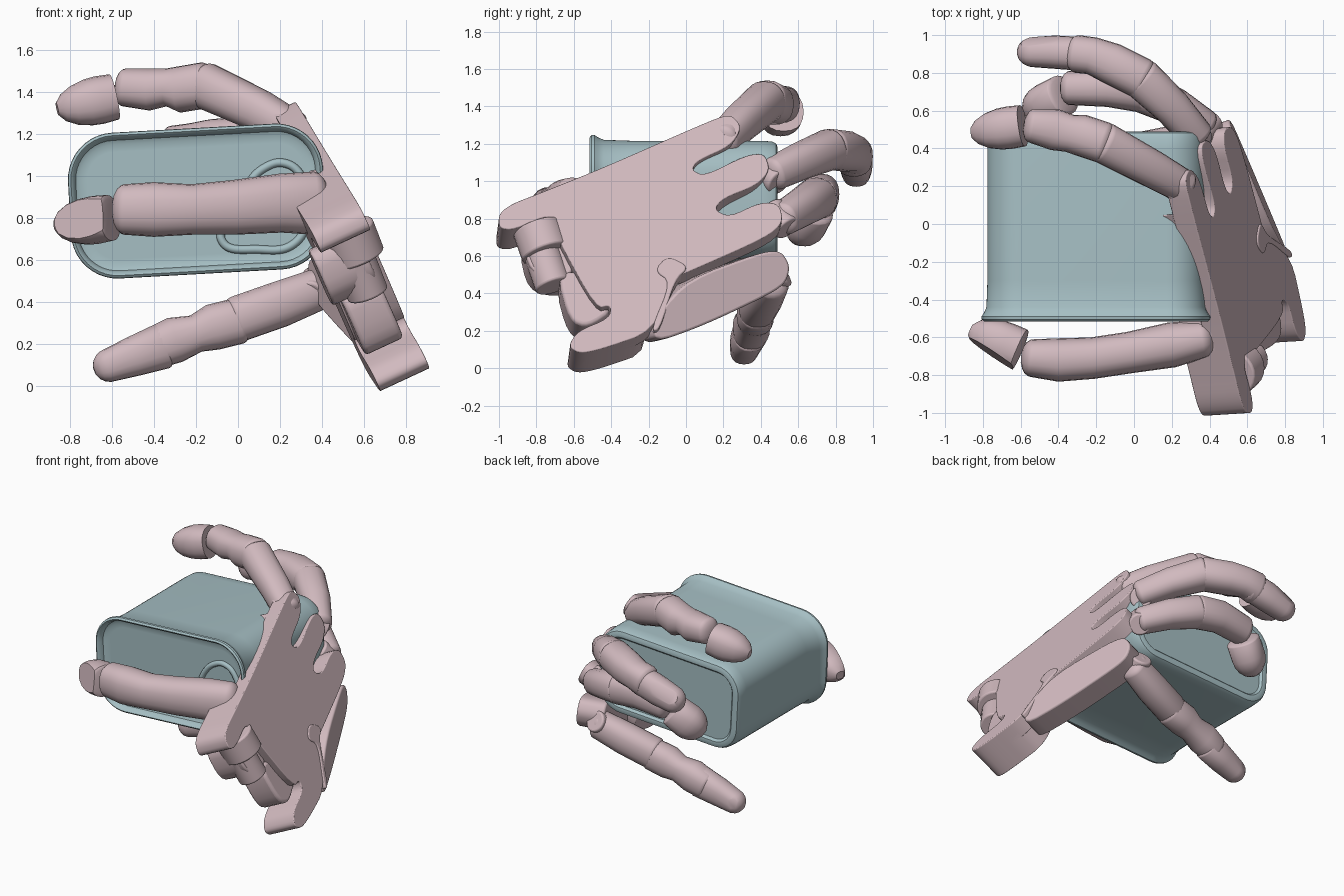
import bpy, bmesh, math
from mathutils import Vector, Matrix

cube = bpy.data.objects.get("Cube")
if cube:
    bpy.data.objects.remove(cube, do_unlink=True)


def material(name, rgb):
    m = bpy.data.materials.new(name)
    m.use_nodes = True
    m.diffuse_color = (*rgb, 1)
    m.node_tree.nodes["Principled BSDF"].inputs["Base Color"].default_value = (*rgb, 1)
    return m


PINK = material("dusty pink", (0.64, 0.49, 0.52))
TEAL = material("pale teal", (0.38, 0.52, 0.55))


def finish(name, bm, mat, bevel=0, angle=35):
    bmesh.ops.recalc_face_normals(bm, faces=bm.faces)
    mesh = bpy.data.meshes.new(name)
    bm.to_mesh(mesh)
    bm.free()
    obj = bpy.data.objects.new(name, mesh)
    bpy.context.collection.objects.link(obj)
    mesh.materials.append(mat)
    if bevel:
        mod = obj.modifiers.new("rounded edges", "BEVEL")
        mod.width, mod.segments, mod.limit_method = bevel, 3, "ANGLE"
    bpy.ops.object.select_all(action="DESELECT")
    obj.select_set(True)
    bpy.context.view_layer.objects.active = obj
    bpy.ops.object.shade_smooth_by_angle(angle=math.radians(angle))


def skin_rings(bm, rings):
    loops = [[bm.verts.new(p) for p in ring] for ring in rings]
    for a, b in zip(loops, loops[1:]):
        for i in range(len(a)):
            j = (i + 1) % len(a)
            bm.faces.new((a[i], a[j], b[j], b[i]))
    bm.faces.new(loops[0])
    bm.faces.new(loops[-1])


def limb(name, path, ends=(0.5, 0.5), cut=None, sides=20):
    """Loft a boxy oval along (x, y, z, half width, half height) stations."""
    pts = [Vector(p[:3]) for p in path]
    rad = [p[3:] for p in path]
    dirs = []
    for i in range(len(pts)):
        dirs.append((pts[min(i + 1, len(pts) - 1)] - pts[max(i - 1, 0)]).normalized())
    stations = list(zip(pts, dirs, rad, [1] * len(pts)))

    def cap(k, sign, roundness):
        out = []
        for deg in (75, 55, 35, 15):
            a = math.radians(deg)
            shift = dirs[k] * sign * roundness * max(rad[k]) * math.cos(a)
            out.append((pts[k] + shift, dirs[k], rad[k], math.sin(a)))
        return out

    if ends[0]:
        stations = cap(0, -1, ends[0])[::-1] + stations
    if ends[1]:
        stations += cap(-1, 1, ends[1])
    rings = []
    for p, d, (w, h), s in stations:
        side = d.cross(Vector((0, 0, 1))).normalized()
        up = side.cross(d)
        ring = []
        for i in range(sides):
            a = math.tau * i / sides
            c, q = math.cos(a), math.sin(a)
            ring.append(p + side * w * s * math.copysign(abs(c) ** 0.85, c)
                        + up * h * s * math.copysign(abs(q) ** 0.85, q))
        rings.append(ring)
    bm = bmesh.new()
    skin_rings(bm, rings)
    if cut:
        geom = bm.verts[:] + bm.edges[:] + bm.faces[:]
        res = bmesh.ops.bisect_plane(bm, geom=geom, plane_co=cut[0], plane_no=cut[1], clear_outer=True)
        edges = [e for e in res["geom_cut"] if isinstance(e, bmesh.types.BMEdge)]
        bmesh.ops.holes_fill(bm, edges=edges)
    finish(name, bm, PINK)


def round_corners(outline, ratio=0.22):
    pts = [Vector(p) for p in outline]
    for _ in range(2):
        pairs = zip(pts, pts[1:] + pts[:1])
        pts = [v for p, q in pairs for v in (p.lerp(q, ratio), q.lerp(p, ratio))]
    return pts


def slab(name, outline, plane, depth, sink=0, bevel=0.015):
    """Extrude a rounded (y, z) outline lying on x = c + a*y + b*z inward."""
    c, a, b = plane
    n = Vector((1, -a, -b)).normalized()
    front = [Vector((c + a * y + b * z, y, z)) - n * sink for y, z in round_corners(outline)]
    bm = bmesh.new()
    skin_rings(bm, [front, [p - n * depth for p in front]])
    finish(name, bm, PINK, bevel)


def hinge(name, at, axis, radius, length):
    bm = bmesh.new()
    rot = Vector(axis).to_track_quat("Z", "Y").to_matrix().to_4x4()
    bmesh.ops.create_cone(bm, cap_ends=True, segments=24, radius1=radius, radius2=radius,
                          depth=length, matrix=Matrix.Translation(at) @ rot)
    finish(name, bm, PINK, 0.012)


# Palm plate, thick heel and wrist blocks
PALM = (0.915, -0.062, -0.464)
wrist_edge = [(-.17, .2), (-.46, .1), (-.57, .08), (-.63, .12), (-.58, .2), (-.41, .27),
              (-.4, .34), (-.48, .32), (-.7, .72), (-.72, .83), (-.92, .74), (-1, .75),
              (-1, .83), (-.93, .88), (-.8, .93), (-.45, 1.07)]
finger_edge = [(.14, 1.33), (.24, 1.36), (.3, 1.29), (.24, 1.19), (.06, 1.11), (.03, 1.06),
               (.1, 1.03), (.32, 1.14), (.42, 1.15), (.45, 1.06), (.38, .98), (.2, .91),
               (.15, .85), (.23, .81), (.4, .89), (.5, .88), (.52, .78), (.43, .7),
               (.0, .51), (-.08, .48)]
slab("palm_plate", wrist_edge + finger_edge, PALM, 0.12)
slab("palm_heel", wrist_edge + [(-.28, .65)], PALM, 0.19, 0.07, 0.03)
slab("palm_spur", [(-.24, 1.14), (.02, 1.27), (.07, 1.3), (0, 1.16)], PALM, 0.25, 0.08, 0.01)
slab("wrist_block", [(-.88, .76), (-.7, .78), (-.58, .55), (-.68, .5), (-.83, .54)], PALM, 0.24, 0.06, 0.03)
slab("wrist_lower_block", [(-.69, .54), (-.5, .54), (-.37, .34), (-.52, .24), (-.62, .28)], PALM, 0.2, 0.05, 0.02)
hinge("wrist_drum", (0.54, -0.77, 0.68), (0.33, 0.3, -0.85), 0.135, 0.16)
hinge("wrist_collar", (0.57, -0.75, 0.56), (0.33, 0.3, -0.85), 0.1, 0.28)

# Folded outer section of the palm carrying the lowest finger
FOLD = (0.77, -0.38, -0.1)
slab("folded_palm", [(-.18, .13), (-.15, .3), (.02, .48), (.4, .62), (.51, .63), (.56, .55),
                     (.54, .46), (.46, .4), (.1, .23)], FOLD, 0.19, 0, 0.025)
slab("fold_hinge_cover", [(-.17, .52), (-.1, .6), (.02, .54), (-.06, .47), (-.14, .2), (-.19, .2),
                          (-.08, .46)], PALM, 0.1, -0.008, 0.01)

# Fingers: proximal and middle lengths, then a domed tip
limb("upper_finger_base", [(.26, .2, 1.22, .09, .09), (.1, .29, 1.31, .1, .1), (-.16, .43, 1.43, .11, .11)])
limb("upper_finger_middle", [(-.16, .43, 1.43, .11, .11), (-.28, .47, 1.41, .11, .11), (-.34, .48, 1.42, .1, .09),
                             (-.42, .5, 1.41, .11, .1), (-.54, .52, 1.42, .09, .09)])
limb("upper_finger_tip", [(-.59, .52, 1.375, .11, .11), (-.66, .51, 1.36, .113, .115)], (0, 1.85))

limb("second_finger_base", [(.33, .47, 1.04, .09, .09), (.2, .62, 1.11, .1, .1), (.04, .77, 1.17, .11, .11)])
limb("second_finger_middle", [(.04, .77, 1.17, .11, .11), (-.12, .85, 1.16, .11, .11), (-.22, .89, 1.15, .1, .1),
                              (-.3, .9, 1.13, .1, .11)])
limb("second_finger_tip", [(-.27, .9, 1.13, .09, .1), (-.42, .91, 1.09, .088, .1), (-.53, .91, 1.06, .08, .09)],
     (0.4, 1), ((-.54, .98, 1.08), (-.25, .85, .45)))

limb("third_finger_base", [(.37, .52, .8, .09, .09), (.22, .62, .86, .1, .1), (.04, .7, .91, .11, .11)])
limb("third_finger_middle", [(.04, .7, .91, .11, .11), (-.14, .72, .93, .1, .11), (-.34, .72, .9, .09, .1)])
limb("third_finger_tip", [(-.38, .68, .85, .11, .11), (-.46, .64, .78, .11, .12)], (0.2, 1.2))

limb("lower_finger_base", [(.38, .46, .46, .09, .1), (.2, .42, .39, .1, .11), (0, .38, .32, .1, .11)])
limb("lower_finger_middle", [(0, .38, .31, .095, .11), (-.12, .37, .28, .1, .11), (-.2, .36, .25, .085, .09),
                             (-.3, .35, .22, .1, .11), (-.4, .34, .18, .09, .1)])
limb("lower_finger_tip", [(-.36, .34, .19, .09, .11), (-.5, .32, .14, .085, .095), (-.61, .31, .1, .075, .08)],
     (0.3, 1), ((-.62, .38, .12), (-.4, .9, .1)))

# Thumb
limb("thumb_base", [(.36, -.61, .87, .1, .15), (.2, -.64, .87, .12, .14), (-.02, -.68, .85, .11, .13),
                    (-.22, -.71, .84, .11, .12), (-.4, -.72, .84, .115, .13), (-.54, -.71, .84, .1, .12)])
limb("thumb_tip", [(-.61, -.67, .8, .12, .11), (-.68, -.64, .79, .12, .115)], (0.1, 1.75),
     ((-.75, -.69, .78), (-.57, -.82, .15)))

# Root hinges of the fingers
for label, at, axis in (("upper", (.22, .22, 1.23), (.45, .75, .1)), ("second", (.31, .45, 1.03), (.5, .5, -.4)),
                        ("third", (.37, .5, .8), (.4, .5, -.6)), ("lower", (.36, .46, .47), (.2, .8, .5))):
    hinge(label + "_finger_hinge", at, axis, 0.075, 0.16)


# Tin: rounded box with flared front rim and recessed ends
def tin_ring(offset, y, steps=10):
    w, h, r = 0.605 + offset, 0.345 + offset, 0.22 + offset
    tilt = math.radians(3.2)
    ring = []
    for k, (sx, sz) in enumerate(((1, 1), (-1, 1), (-1, -1), (1, -1))):
        for i in range(steps + 1):
            a = math.pi / 2 * (k + i / steps)
            px = sx * (w - r) + r * math.cos(a)
            pz = sz * (h - r) + r * math.sin(a)
            ring.append((-0.195 + px * math.cos(tilt) - pz * math.sin(tilt), y,
                         0.88 + px * math.sin(tilt) + pz * math.cos(tilt)))
    return ring


bm = bmesh.new()
stations = [(-.09, -.46), (-.055, -.46), (-.035, -.47), (-.025, -.505), (-.012, -.515), (0, -.505),
            (.002, -.49), (-.012, -.47), (-.025, -.44), (-.03, -.3), (-.03, .4), (-.034, .46),
            (-.045, .482), (-.065, .49), (-.085, .488), (-.1, .472), (-.14, .472)]
skin_rings(bm, [tin_ring(o, y) for o, y in stations])
finish("tin", bm, TEAL, angle=40)

# Pull tab: raised loop on the tin's front
tab = [(-.08, .7), (-.01, .8), (.05, .96), (.13, 1.04), (.22, 1.06), (.3, 1.0), (.33, .82), (.27, .68), (.1, .65)]
curve = bpy.data.curves.new("tab_loop", "CURVE")
curve.dimensions = "3D"
curve.bevel_depth, curve.bevel_resolution = 0.02, 2
spline = curve.splines.new("BEZIER")
spline.bezier_points.add(len(tab) - 1)
spline.use_cyclic_u = True
for bp, (x, z) in zip(spline.bezier_points, tab):
    bp.co = (x, -0.462, z)
    bp.handle_left_type = bp.handle_right_type = "AUTO"
curve.materials.append(TEAL)
bpy.context.collection.objects.link(bpy.data.objects.new("tab_loop", curve))
